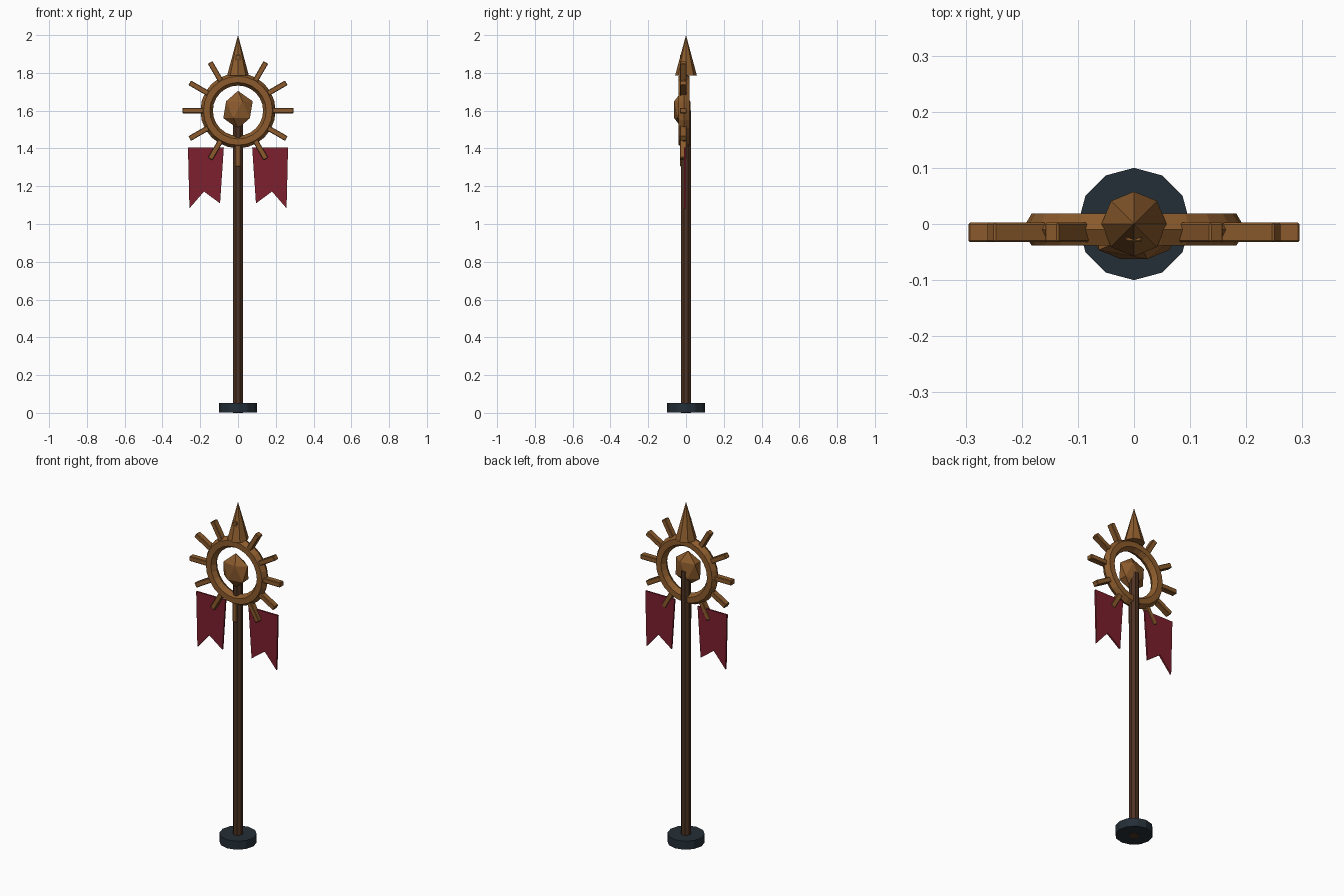
import bpy, bmesh, math
from mathutils import Matrix, Vector

cube = bpy.data.objects.get("Cube")
if cube:
    bpy.data.objects.remove(cube, do_unlink=True)


def material(name, rgb):
    m = bpy.data.materials.new(name)
    m.use_nodes = True
    m.diffuse_color = (*rgb, 1)
    m.node_tree.nodes["Principled BSDF"].inputs["Base Color"].default_value = (*rgb, 1)
    return m


bronze = material("bronze", (0.26, 0.105, 0.026))
wood = material("dark wood", (0.075, 0.032, 0.016))
iron = material("dark iron", (0.018, 0.028, 0.038))
cloth = material("red cloth", (0.2, 0.014, 0.026))


def add_object(name, bm, mat):
    bmesh.ops.recalc_face_normals(bm, faces=bm.faces)
    mesh = bpy.data.meshes.new(name)
    bm.to_mesh(mesh)
    bm.free()
    mesh.materials.append(mat)
    obj = bpy.data.objects.new(name, mesh)
    bpy.context.collection.objects.link(obj)
    return obj


def cone(name, mat, sides, r1, r2, z1, z2, turn=0):
    bm = bmesh.new()
    place = Matrix.Translation((0, 0, (z1 + z2) / 2)) @ Matrix.Rotation(turn, 4, "Z")
    bmesh.ops.create_cone(bm, cap_ends=True, segments=sides, radius1=r1,
                          radius2=r2, depth=z2 - z1, matrix=place)
    return add_object(name, bm, mat)


# Foot, pole and spear tip
cone("base", iron, 12, 0.1, 0.1, 0.002, 0.052)
cone("pole", wood, 8, 0.028, 0.028, 0, 1.6, math.pi / 8)
cone("spear_tip", bronze, 8, 0.058, 0, 1.785, 2.0)

# Ring with a six-sided section
CENTRE = Vector((0, -0.01, 1.6))
bpy.ops.mesh.primitive_torus_add(major_segments=24, minor_segments=6,
                                 major_radius=0.166, minor_radius=0.033,
                                 location=CENTRE, rotation=(math.pi / 2, 0, 0))
ring = bpy.context.object
ring.name = "ring"
ring.data.materials.append(bronze)

# Twelve rays around the ring
for i in range(12):
    bm = bmesh.new()
    place = (Matrix.Translation((0, -0.015, 1.6)) @ Matrix.Rotation(i * math.pi / 6, 4, "Y")
             @ Matrix.Translation((0.235, 0, 0)) @ Matrix.Diagonal((0.12, 0.035, 0.028, 1)))
    bmesh.ops.create_cube(bm, size=1, matrix=place)
    ray = add_object(f"ray_{i + 1}", bm, bronze)
    bevel = ray.modifiers.new("bevel", "BEVEL")
    bevel.width = 0.003
    bevel.segments = 1

# Faceted gem, flattened front to back
bm = bmesh.new()
bmesh.ops.create_icosphere(bm, subdivisions=1, radius=1,
                           matrix=Matrix.Translation((0, -0.02, 1.605))
                           @ Matrix.Diagonal((0.087, 0.05, 0.1, 1)))
add_object("gem", bm, bronze)

# Pair of swallow-tailed banners
outline = [(0.075, 1.406), (0.265, 1.406), (0.257, 1.083), (0.18, 1.172), (0.095, 1.109)]
for name, side in (("left_banner", 1), ("right_banner", -1)):
    bm = bmesh.new()
    face = bm.faces.new([bm.verts.new((side * x, -0.01, z)) for x, z in outline])
    grown = bmesh.ops.extrude_face_region(bm, geom=[face])
    verts = [v for v in grown["geom"] if isinstance(v, bmesh.types.BMVert)]
    bmesh.ops.translate(bm, verts=verts, vec=(0, 0.01, 0))
    add_object(name, bm, cloth)
